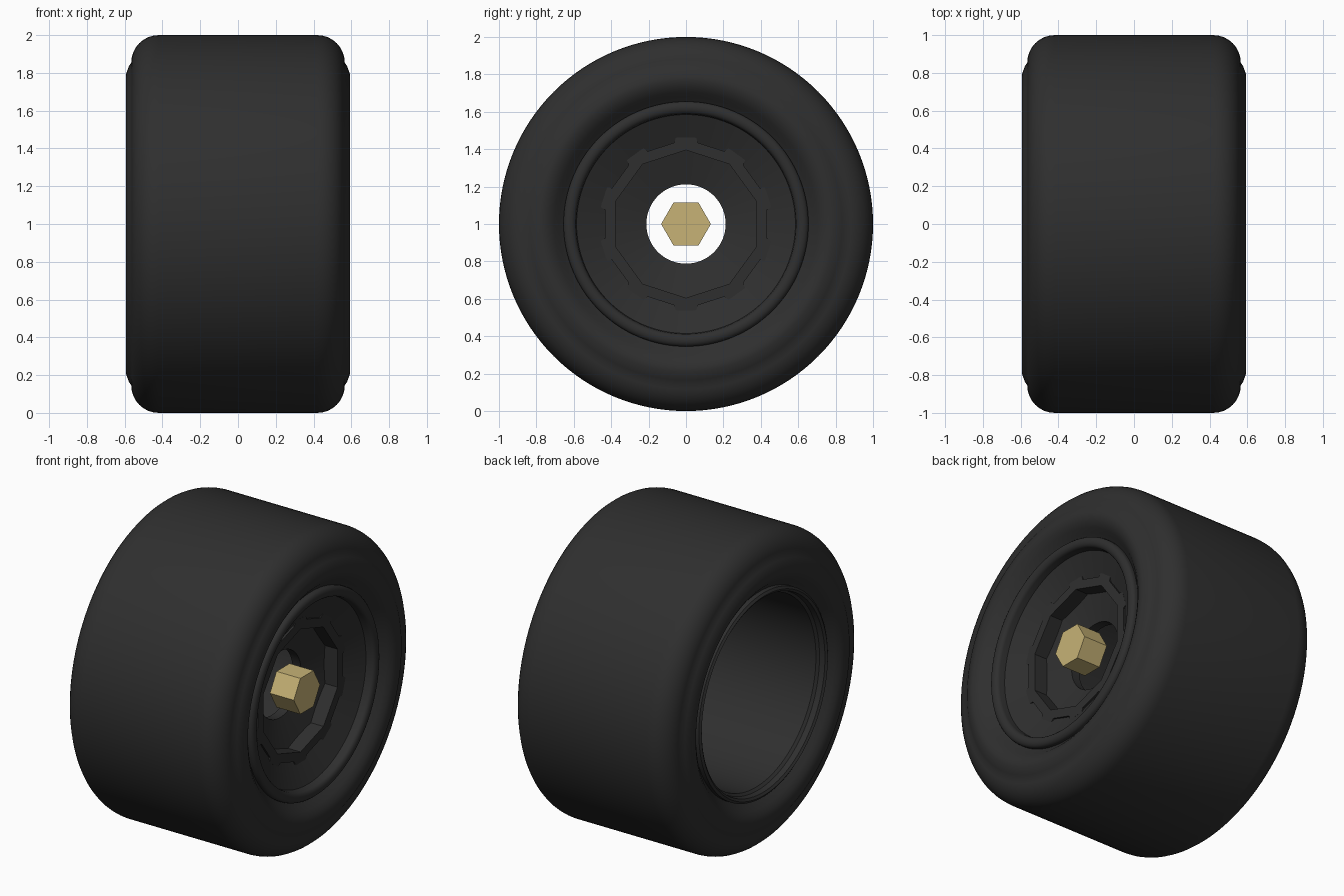
import bpy, bmesh, math
from mathutils import Vector

if "Cube" in bpy.data.objects:
    bpy.data.objects.remove(bpy.data.objects["Cube"])


def material(name, rgb):
    m = bpy.data.materials.new(name)
    m.use_nodes = True
    m.diffuse_color = (*rgb, 1)
    m.node_tree.nodes["Principled BSDF"].inputs["Base Color"].default_value = (*rgb, 1)
    return m


black = material("matte black", (0.028, 0.028, 0.028))
gold = material("brass", (0.57, 0.45, 0.18))


def finish(name, bm, mat, angle=None):
    bmesh.ops.recalc_face_normals(bm, faces=bm.faces)
    mesh = bpy.data.meshes.new(name)
    bm.to_mesh(mesh)
    bm.free()
    mesh.materials.append(mat)
    ob = bpy.data.objects.new(name, mesh)
    ob.location.z = 1
    bpy.context.collection.objects.link(ob)
    if angle:
        bpy.ops.object.select_all(action='DESELECT')
        bpy.context.view_layer.objects.active = ob
        ob.select_set(True)
        bpy.ops.object.shade_smooth_by_angle(angle=math.radians(angle))
    return ob


def lathe(name, profile, mat, steps=128, angle=35):
    """Spin a closed (x, radius) profile around the axle."""
    bm = bmesh.new()
    rings = []
    for i in range(steps):
        a = math.tau * i / steps
        rings.append([bm.verts.new((x, r * math.cos(a), r * math.sin(a))) for x, r in profile])
    n = len(profile)
    for i in range(steps):
        p, q = rings[i], rings[(i + 1) % steps]
        for j in range(n):
            k = (j + 1) % n
            bm.faces.new((p[j], p[k], q[k], q[j]))
    return finish(name, bm, mat, angle)


def polygon(radius, sides, start=0.0):
    return [(radius * math.cos(start + math.tau * i / sides),
             radius * math.sin(start + math.tau * i / sides)) for i in range(sides)]


# Tyre: one half of the section, mirrored to the other side
shoulder = [(0.42 + 0.145 * math.sin(t), 0.855 + 0.145 * math.cos(t))
            for t in [math.pi / 2 * i / 8 for i in range(9)]]
half = shoulder + [(0.578, 0.835), (0.594, 0.79), (0.594, 0.765), (0.585, 0.735),
                   (0.565, 0.705), (0.54, 0.68), (0.52, 0.655), (0.50, 0.63)]
lathe("tyre", half + [(-x, r) for x, r in reversed(half)], black)

# Rim: rounded front lip, dished face, centre bore, open barrel, rear lip
lip = [(0.535 + 0.025 * math.sin(t), 0.622 + 0.033 * math.cos(t))
       for t in [math.pi * i / 8 for i in range(9)]]
face = [(0.50, 0.585), (0.425, 0.42), (0.36, 0.41), (0.30, 0.212), (0.24, 0.212)]
back = [(0.30, 0.40), (0.40, 0.57), (0.36, 0.605), (-0.50, 0.605), (-0.515, 0.62)]
rear_lip = [(-0.55, 0.625), (-0.56, 0.64), (-0.55, 0.655), (-0.50, 0.655)]
lathe("rim", [(0.50, 0.655)] + lip + face + back + rear_lip, black)

# Ten-sided lock ring with a two-horned lug on every corner
inner, outer = [], []
lug = [(-0.062, 0.435), (-0.05, 0.477), (-0.025, 0.462),
       (0.025, 0.462), (0.05, 0.477), (0.062, 0.435)]
for i in range(10):
    a = math.pi / 2 + math.tau * i / 10
    out = Vector((math.cos(a), math.sin(a)))
    side = Vector((-out.y, out.x))
    outer += [side * t + out * r for t, r in lug]
    inner += [out * 0.395] * len(lug)

bm = bmesh.new()
front_x, back_x = 0.445, 0.33
loops = [[bm.verts.new((x, *p)) for p in pts]
         for x, pts in ((front_x, inner), (front_x, outer), (back_x, outer), (back_x, inner))]
count = len(outer)
for a in range(4):
    p, q = loops[a], loops[(a + 1) % 4]
    for i in range(count):
        j = (i + 1) % count
        bm.faces.new((p[i], p[j], q[j], q[i]))
bmesh.ops.remove_doubles(bm, verts=bm.verts, dist=0.0001)
finish("lock_ring", bm, black)

# Hexagonal wheel nut
bm = bmesh.new()
nut = bm.faces.new([bm.verts.new((0.32, y, z)) for y, z in polygon(0.133, 6)])
top = bmesh.ops.extrude_face_region(bm, geom=[nut], use_keep_orig=True)["geom"]
bmesh.ops.translate(bm, vec=(0.17, 0, 0),
                    verts=[g for g in top if isinstance(g, bmesh.types.BMVert)])
finish("wheel_nut", bm, gold)
